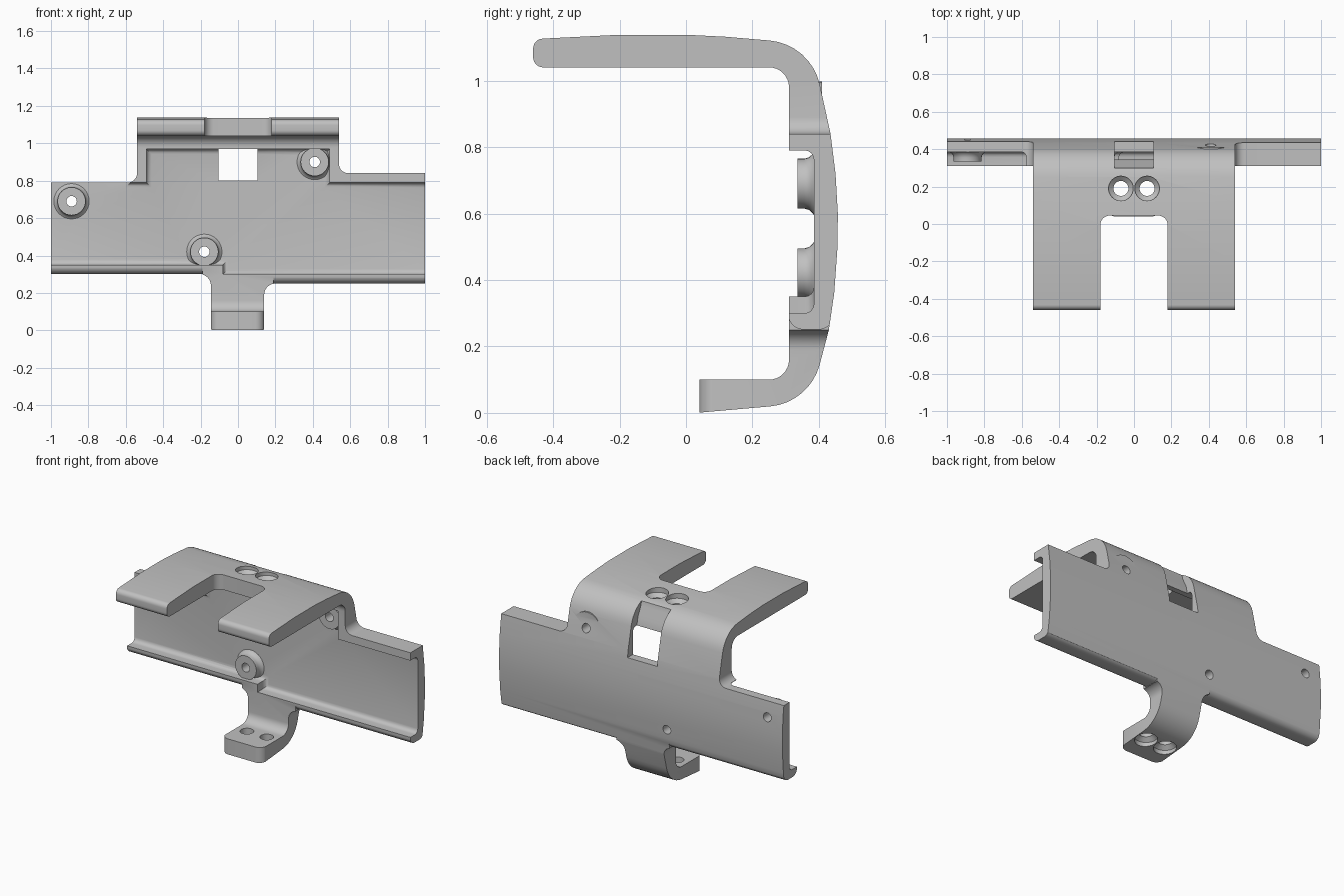
import bpy, bmesh, math
from mathutils import Vector

if "Cube" in bpy.data.objects:
    bpy.data.objects.remove(bpy.data.objects["Cube"], do_unlink=True)

grey = bpy.data.materials.new("plain grey")
grey.use_nodes = True
colour = (0.53, 0.53, 0.53, 1)
grey.diffuse_color = colour
grey.node_tree.nodes["Principled BSDF"].inputs["Base Color"].default_value = colour


def place(axis, a, b, t):
    return {"x": (t, a, b), "y": (a, t, b), "z": (a, b, t)}[axis]


def rounded(points, steps=8):
    """Polygon whose corners may carry a fillet radius as third value."""
    out = []
    for i, p in enumerate(points):
        c = Vector(p[:2])
        r = p[2] if len(p) > 2 else 0
        if not r:
            out.append(c)
            continue
        u = (Vector(points[i - 1][:2]) - c).normalized()
        v = (Vector(points[(i + 1) % len(points)][:2]) - c).normalized()
        half = u.angle(v) / 2
        reach = r / math.tan(half)
        mid = c + (u + v).normalized() * (r / math.sin(half))
        start, end = c + u * reach - mid, c + v * reach - mid
        turn = start.angle(end)
        for k in range(steps + 1):
            f = k / steps
            out.append(mid + (start * math.sin((1 - f) * turn)
                              + end * math.sin(f * turn)) / math.sin(turn))
    return out


def solid(name, rings, floor_round=0):
    """Closed solid through matching rings of points."""
    bm = bmesh.new()
    rings = [[bm.verts.new(co) for co in ring] for ring in rings]
    n = len(rings[0])
    for one, two in zip(rings, rings[1:]):
        for k in range(n):
            j = (k + 1) % n
            bm.faces.new((one[k], one[j], two[j], two[k]))
    bm.faces.new(rings[0])
    cap = bm.faces.new(rings[-1])
    bmesh.ops.recalc_face_normals(bm, faces=bm.faces)
    if floor_round:
        bmesh.ops.bevel(bm, geom=list(cap.edges), offset=floor_round, segments=4,
                        profile=0.5, affect="EDGES")
    mesh = bpy.data.meshes.new(name)
    bm.to_mesh(mesh)
    bm.free()
    mesh.materials.append(grey)
    obj = bpy.data.objects.new(name, mesh)
    bpy.context.collection.objects.link(obj)
    return obj


def prism(name, axis, points, lo, hi, floor_round=0):
    outline = rounded(points)
    return solid(name, [[place(axis, p[0], p[1], t) for p in outline] for t in (lo, hi)],
                 floor_round)


def lathe(name, axis, a, b, profile, n=32):
    angles = [math.tau * k / n for k in range(n)]
    return solid(name, [[place(axis, a + r * math.cos(w), b + r * math.sin(w), t)
                         for w in angles] for r, t in profile])


def combine(obj, tool, mode="DIFFERENCE"):
    before = obj.data.copy()
    mod = obj.modifiers.new("cut", "BOOLEAN")
    mod.operation, mod.solver, mod.object = mode, "EXACT", tool
    bpy.context.view_layer.update()
    with bpy.context.temp_override(object=obj, active_object=obj):
        bpy.ops.object.modifier_apply(modifier=mod.name)
    if not obj.data.polygons:
        obj.data = before
    bpy.data.objects.remove(tool, do_unlink=True)


# C-shaped side section, run along the full width
body = prism("clamp_bracket", "x", [
    (-.46, 1.04, .03), (-.46, 1.125, .03), (-.2, 1.138), (0, 1.138), (.12, 1.132),
    (.376, 1.11, .17), (.435, .84), (.45, .72), (.457, .6), (.456, .5), (.446, .36),
    (.43, .25), (.372, .03, .17), (.03, 0), (.03, .1), (.31, .1, .06),
    (.31, 1.04, .06)], -1, 1)

# front outline: stepped wings, upper arm and lower leg
combine(body, prism("outline", "y", [
    (-1.1, .3), (-.145, .3, .06), (-.145, -.1), (.14, -.1), (.14, .25, .06), (1.1, .25),
    (1.1, .84), (.54, .84, .05), (.54, 1.3), (-.54, 1.3), (-.54, .79, .05),
    (-1.1, .79)], -1, 1), "INTERSECT")

# recess behind the lips, with a rounded floor edge
combine(body, prism("recess", "y", [
    (-1.1, .35), (-.08, .35), (-.08, .3), (1.1, .3), (1.1, .79), (.49, .79),
    (.49, .97), (-.49, .97), (-.49, .79), (-.575, .79), (-.575, .9), (-1.1, .9)],
    .15, .385, .028))

# rounded underside of the wings
for z, lo, hi in ((.3, -1.1, -.19), (.25, .19, 1.1)):
    combine(body, prism("lip_round", "x", [
        (.25, z - .1), (.52, z - .1), (.52, z + .07), (.455, z + .07),
        (.432, z + .001, .045), (.308, z + .001, .045), (.308, z + .1), (.25, z + .1)],
        lo, hi))

# notch between the two upper fingers
combine(body, prism("finger_notch", "z", [
    (-.18, -1), (.18, -1), (.18, .045, .05), (-.18, .045, .05)], .9, 1.3))

# rounded free end of the lower leg
combine(body, prism("leg_round", "z", [
    (-.3, -.1), (.3, -.1), (.3, .18), (.142, .18), (.142, .04, .05), (-.147, .04, .05),
    (-.147, .18), (-.3, .18)], -.1, .12))

# window with a ramp running up the outside of the bend
combine(body, prism("window", "x", [
    (.2, .8), (.6, .8), (.6, 1.15), (.29, 1.15), (.305, 1.08), (.335, 1.02),
    (.345, .97), (.2, .97)], -.105, .105))

# screw bosses with flared feet
spots = ((-.89, .69), (-.18, .42), (.41, .9))
for x, z in spots:
    combine(body, lathe("boss", "y", x, z, [
        (.097, .41), (.097, .387), (.088, .38), (.079, .37), (.075, .356), (.075, .335)]),
        "UNION")
for x, z in spots:
    combine(body, lathe("boss_hole", "y", x, z, [(.028, .2), (.028, .6)], 24))

# countersunk holes in the upper arm and lower leg
for x in (-.07, .07):
    combine(body, lathe("arm_hole", "z", x, .19, [
        (.04, .9), (.04, 1.078), (.066, 1.1), (.066, 1.3)]))
    combine(body, lathe("leg_hole", "z", x, .19, [
        (.066, -.1), (.066, .035), (.04, .057), (.04, .2)]))

# smooth curves, crisp edges
bpy.ops.object.select_all(action="DESELECT")
body.select_set(True)
bpy.context.view_layer.objects.active = body
bpy.ops.object.shade_smooth_by_angle(angle=math.radians(30))
